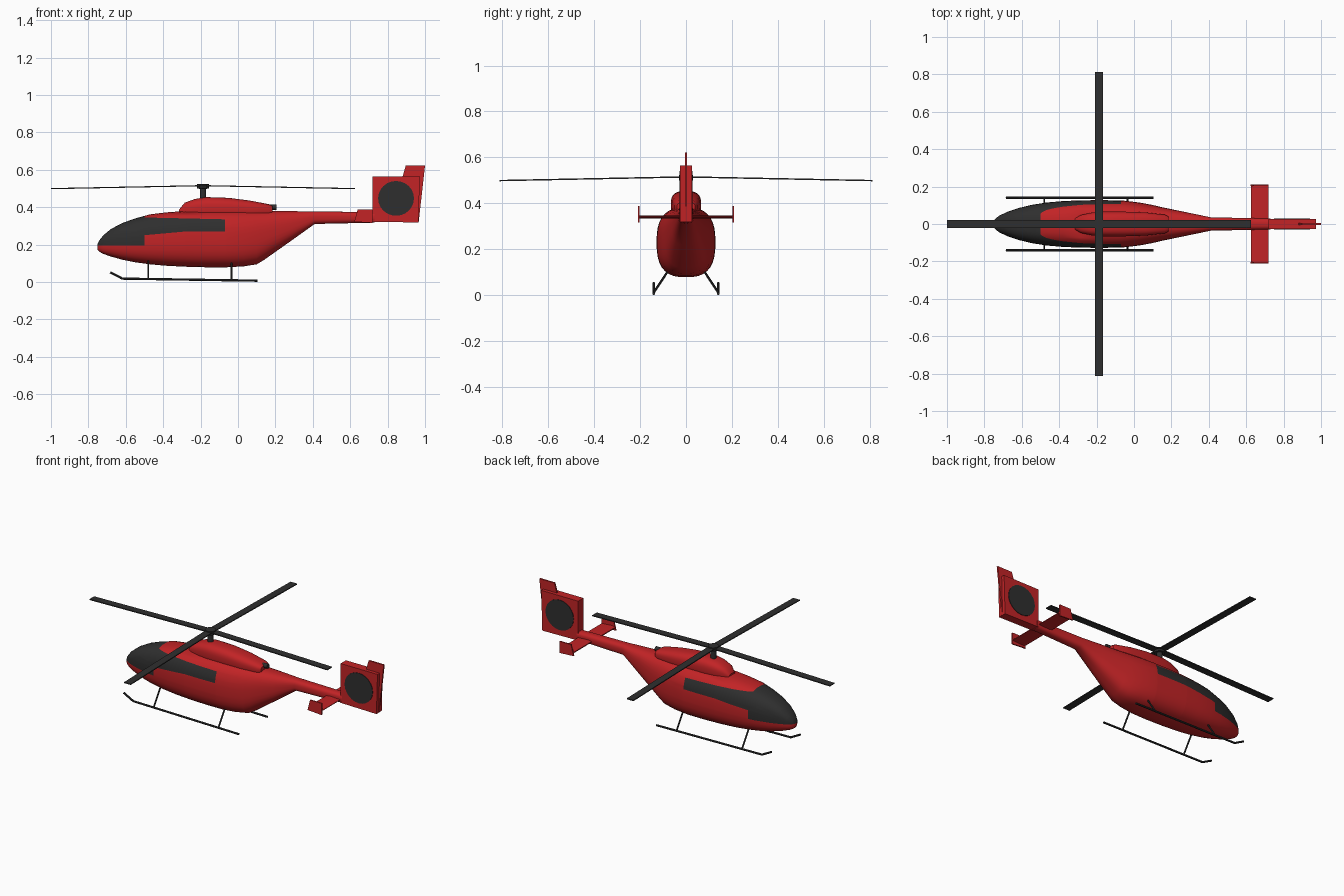
import bpy, bmesh, math
from mathutils import Vector

if "Cube" in bpy.data.objects:
    bpy.data.objects.remove(bpy.data.objects["Cube"])


def material(name, rgb):
    m = bpy.data.materials.new(name)
    m.diffuse_color = (*rgb, 1)
    m.use_nodes = True
    m.node_tree.nodes["Principled BSDF"].inputs["Base Color"].default_value = m.diffuse_color
    return m


RED = material("red paint", (0.54, 0.017, 0.019))
DARK = material("dark grey", (0.028, 0.028, 0.028))


def finish(bm, name, mats, angle=35):
    bmesh.ops.recalc_face_normals(bm, faces=bm.faces)
    me = bpy.data.meshes.new(name)
    bm.to_mesh(me)
    bm.free()
    for m in mats:
        me.materials.append(m)
    ob = bpy.data.objects.new(name, me)
    bpy.context.collection.objects.link(ob)
    bpy.ops.object.select_all(action='DESELECT')
    ob.select_set(True)
    bpy.context.view_layer.objects.active = ob
    bpy.ops.object.shade_smooth_by_angle(angle=math.radians(angle))
    return ob


def loft(stations, power, n=32):
    """Superellipse sections (x, z low, z high, half width) joined along x."""
    bm = bmesh.new()
    rings = []
    for x, lo, hi, w in stations:
        ring = []
        for i in range(n):
            a = 2 * math.pi * (i + 0.5) / n
            c, s = math.cos(a), math.sin(a)
            y = math.copysign(abs(c) ** (2 / power), c) * w
            z = (lo + hi) / 2 + math.copysign(abs(s) ** (2 / power), s) * (hi - lo) / 2
            ring.append(bm.verts.new((x, y, z)))
        rings.append(ring)
    for a, b in zip(rings, rings[1:]):
        for i in range(n):
            j = (i + 1) % n
            bm.faces.new((a[i], a[j], b[j], b[i]))
    bm.faces.new(rings[0])
    bm.faces.new(rings[-1])
    return bm


def plate(name, outline, y, half, mat):
    """Outline in x and z, extruded along y."""
    bm = bmesh.new()
    sides = [[bm.verts.new((x, y + s * half, z)) for x, z in outline] for s in (-1, 1)]
    k = len(outline)
    for i in range(k):
        j = (i + 1) % k
        bm.faces.new((sides[0][i], sides[0][j], sides[1][j], sides[1][i]))
    for s in sides:
        bm.faces.new(s)
    return finish(bm, name, [mat])


def rods(name, paths, r, mat, n=10):
    """Round rods following lists of points."""
    bm = bmesh.new()
    for path in paths:
        for p, q in zip(path, path[1:]):
            p, q = Vector(p), Vector(q)
            m = (q - p).to_track_quat('Z', 'Y').to_matrix().to_4x4()
            m.translation = (p + q) / 2
            bmesh.ops.create_cone(bm, cap_ends=True, segments=n, radius1=r, radius2=r,
                                  depth=(q - p).length, matrix=m)
        for p in path[1:-1]:
            ball = bmesh.ops.create_uvsphere(bm, u_segments=n, v_segments=6, radius=r)
            bmesh.ops.translate(bm, verts=ball["verts"], vec=p)
    return finish(bm, name, [mat])


# Fuselage and tail boom
bm = loft([(-0.752, 0.175, 0.2, 0.012), (-0.742, 0.162, 0.222, 0.028),
           (-0.72, 0.15, 0.25, 0.045), (-0.68, 0.136, 0.283, 0.064),
           (-0.62, 0.119, 0.315, 0.085), (-0.55, 0.105, 0.34, 0.102),
           (-0.47, 0.094, 0.362, 0.115), (-0.38, 0.086, 0.373, 0.123),
           (-0.28, 0.081, 0.38, 0.127), (-0.17, 0.078, 0.382, 0.128),
           (-0.06, 0.078, 0.382, 0.126), (0.03, 0.083, 0.382, 0.115),
           (0.1, 0.094, 0.381, 0.102), (0.14, 0.118, 0.38, 0.092),
           (0.28, 0.217, 0.379, 0.063), (0.41, 0.31, 0.377, 0.036),
           (0.73, 0.317, 0.374, 0.029)], 2.7)
# Glazing borders are cut into the skin, then coloured by position
for co, no in [((-0.5, 0, 0), (1, 0, 0)), ((-0.07, 0, 0), (1, 0, 0)),
               ((-0.28, 0, 0), (1, 0, 0)), ((0, 0, 0.195), (0, 0, 1)),
               ((0, 0, 0.27), (0, 0, 1)), ((-0.5, 0, 0.25), (-0.02, 0, 0.22)),
               ((-0.5, 0, 0.345), (0.01, 0, 0.43))]:
    near = [f for f in bm.faces if f.calc_center_median().x < 0.02]
    geom = set(near) | {e for f in near for e in f.edges} | {v for f in near for v in f.verts}
    bmesh.ops.bisect_plane(bm, geom=list(geom), plane_co=co, plane_no=Vector(no).normalized())
for f in bm.faces:
    c = f.calc_center_median()
    low = min(0.27, 0.25 + (c.x + 0.5) / 11)
    high = 0.345 - (c.x + 0.5) / 43
    windshield = c.x < -0.5 and c.z > 0.195
    side_window = -0.5 < c.x < -0.07 and low < c.z < high
    f.material_index = int(windshield or side_window)
finish(bm, "fuselage", [RED, DARK])

# Engine cowling and exhaust
finish(loft([(-0.315, 0.35, 0.387, 0.03), (-0.285, 0.345, 0.424, 0.048),
             (-0.23, 0.34, 0.444, 0.06), (-0.17, 0.335, 0.454, 0.066),
             (-0.05, 0.335, 0.45, 0.066), (0.06, 0.34, 0.436, 0.062),
             (0.165, 0.35, 0.416, 0.05), (0.185, 0.36, 0.405, 0.04)], 2.8),
       "engine_cowling", [RED])
rods("exhaust", [[(0.15, 0, 0.4), (0.206, 0, 0.4)]], 0.014, DARK, 12)

# Rotor mast, hub and four drooping blades
HX = -0.187
rods("rotor_mast", [[(HX, 0, 0.44), (HX, 0, 0.515)]], 0.017, DARK, 16)
rods("rotor_hub", [[(HX, 0, 0.5), (HX, 0, 0.524)]], 0.031, DARK, 16)
bm = bmesh.new()
for k in range(4):
    a = k * math.pi / 2
    d, side = Vector((math.cos(a), math.sin(a), 0)), Vector((-math.sin(a), math.cos(a), 0))
    box = bmesh.ops.create_cube(bm, size=1)["verts"]
    for v in box:
        r = 0.01 if v.co.x < 0 else 0.813
        z = 0.515 - 0.016 * r / 0.813 + v.co.z * 0.006
        v.co = Vector((HX, 0, z)) + d * r + side * v.co.y * 0.045
finish(bm, "rotor_blades", [DARK])

# Landing skids and struts
for s, label in ((-1, "right"), (1, "left")):
    y = 0.14 * s
    rods("skid_" + label, [[(-0.683, y, 0.052), (-0.618, y, 0.018), (0.104, y, 0.007)]], 0.006, DARK)
    rods("skid_struts_" + label,
         [[(x, y, 0.012), (x, 0.07 * s, 0.118)] for x in (-0.48, -0.035)], 0.005, DARK)

# Tail fin housing, thin upper fin and fan faces
plate("fan_housing", [(0.72, 0.322), (0.965, 0.318), (0.972, 0.565), (0.72, 0.565)], 0, 0.026, RED)
plate("upper_fin", [(0.94, 0.32), (0.966, 0.32), (1.0, 0.622), (0.897, 0.622), (0.876, 0.55)],
      0, 0.005, RED)
disc = [(0.845 + 0.096 * math.cos(t * math.pi / 12), 0.447 + 0.093 * math.sin(t * math.pi / 12))
        for t in range(24)]
for s, label in ((-1, "right"), (1, "left")):
    plate("tail_fan_" + label, disc, s * 0.026, 0.003, DARK)
    # Stabilizer end plates
    plate("stabilizer_tip_" + label,
          [(0.622, 0.322), (0.718, 0.316), (0.718, 0.388), (0.64, 0.388)], s * 0.206, 0.004, RED)

# Horizontal stabilizer
plate("stabilizer", [(0.625, 0.337), (0.65, 0.333), (0.718, 0.338), (0.718, 0.342),
                     (0.65, 0.347), (0.625, 0.343)], 0, 0.204, RED)
